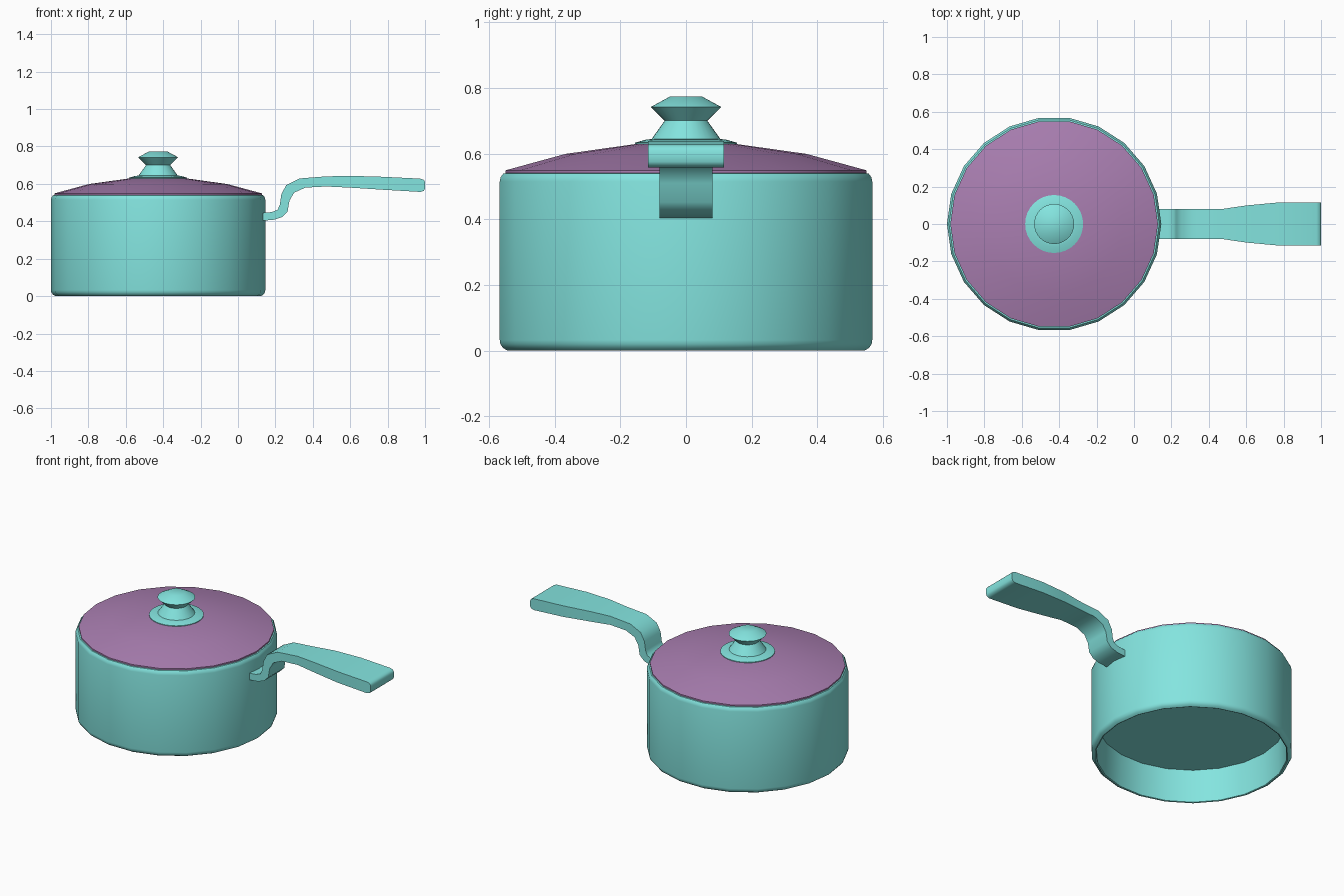
import bpy, bmesh
from math import pi, cos, sin, radians

if "Cube" in bpy.data.objects:
    bpy.data.objects.remove(bpy.data.objects["Cube"])

CX = -0.427   # axis of the pot


def material(name, rgb):
    m = bpy.data.materials.new(name)
    m.diffuse_color = (*rgb, 1)
    m.use_nodes = True
    m.node_tree.nodes["Principled BSDF"].inputs["Base Color"].default_value = m.diffuse_color
    return m


TEAL = material("teal", (0.23, 0.78, 0.74))
PURPLE = material("purple", (0.40, 0.21, 0.44))


def finish(name, bm, mat, smooth=40):
    bmesh.ops.recalc_face_normals(bm, faces=bm.faces[:])
    me = bpy.data.meshes.new(name)
    bm.to_mesh(me)
    bm.free()
    ob = bpy.data.objects.new(name, me)
    bpy.context.collection.objects.link(ob)
    me.materials.append(mat)
    bpy.ops.object.select_all(action='DESELECT')
    ob.select_set(True)
    bpy.context.view_layer.objects.active = ob
    bpy.ops.object.shade_smooth_by_angle(angle=radians(smooth))
    return ob


def lathe(name, profile, sides, mat, smooth=40):
    """Closed body: rings from the profile, with both ends capped."""
    bm = bmesh.new()
    rings = [[bm.verts.new((CX + r * cos(2 * pi * i / sides),
                            r * sin(2 * pi * i / sides), z))
              for i in range(sides)] for r, z in profile]
    for a, b in zip(rings, rings[1:]):
        for i in range(sides):
            j = (i + 1) % sides
            bm.faces.new((a[i], a[j], b[j], b[i]))
    bm.faces.new(rings[0])
    bm.faces.new(rings[-1])
    return finish(name, bm, mat, smooth)


# Pot: recessed underside, rounded foot, outer wall, rim, inner wall and floor
lathe("pot", [(0.535, 0.208), (0.542, 0.003), (0.549, 0.0), (0.563, 0.008),
              (0.571, 0.02), (0.573, 0.032), (0.573, 0.515), (0.57, 0.528),
              (0.562, 0.539), (0.55, 0.541), (0.535, 0.53), (0.535, 0.212)],
      22, TEAL)

# Lid: shallow faceted dome
lathe("lid", [(0.54, 0.535), (0.555, 0.54), (0.555, 0.549), (0.37, 0.599),
              (0.155, 0.629)], 22, PURPLE)

# Knob: base plate and flared grip
lathe("knob", [(0.155, 0.622), (0.155, 0.633), (0.12, 0.643), (0.105, 0.644),
               (0.065, 0.70), (0.107, 0.742), (0.05, 0.773)], 32, TEAL, 30)

# Handle: stations of (upper x, upper z, lower x, lower z, half width)
stations = [
    (0.12, 0.444, 0.12, 0.402, 0.08), (0.18, 0.449, 0.19, 0.408, 0.08),
    (0.212, 0.462, 0.235, 0.422, 0.08), (0.224, 0.49, 0.265, 0.452, 0.08),
    (0.232, 0.545, 0.275, 0.51, 0.08), (0.258, 0.594, 0.30, 0.553, 0.08),
    (0.33, 0.629, 0.36, 0.58, 0.08), (0.47, 0.64, 0.47, 0.586, 0.08),
    (0.60, 0.643, 0.60, 0.58, 0.099), (0.77, 0.638, 0.77, 0.569, 0.115),
    (0.975, 0.628, 0.975, 0.557, 0.115), (0.993, 0.622, 0.993, 0.563, 0.115),
    (1.0, 0.61, 1.0, 0.575, 0.115)]
bm = bmesh.new()
loops = [[bm.verts.new(p) for p in ((xu, -w, zu), (xu, w, zu),
                                    (xl, w, zl), (xl, -w, zl))]
         for xu, zu, xl, zl, w in stations]
for a, b in zip(loops, loops[1:]):
    for i in range(4):
        j = (i + 1) % 4
        bm.faces.new((a[i], a[j], b[j], b[i]))
bm.faces.new(loops[0])
bm.faces.new(loops[-1])
finish("handle", bm, TEAL, 50)
